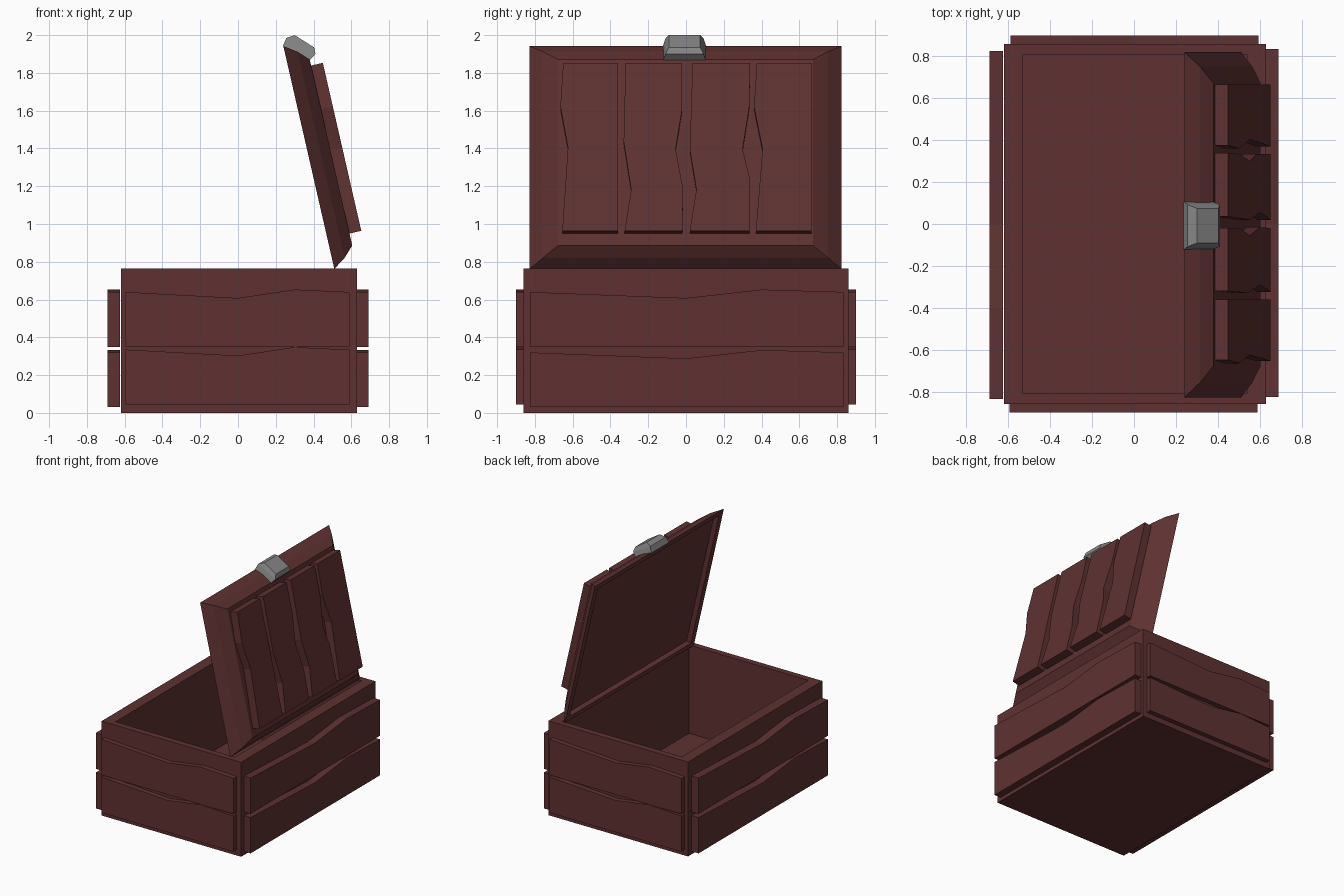
import bpy
import bmesh
from mathutils import Matrix, Vector

if "Cube" in bpy.data.objects:
    bpy.data.objects.remove(bpy.data.objects["Cube"], do_unlink=True)


def material(name, colour):
    m = bpy.data.materials.new(name)
    m.use_nodes = True
    m.diffuse_color = colour
    m.node_tree.nodes["Principled BSDF"].inputs["Base Color"].default_value = colour
    return m


wood = material("red brown wood", (0.115, 0.031, 0.031, 1))
metal = material("grey metal", (0.24, 0.24, 0.24, 1))


def frame(origin, e1, e2, e3):
    """Matrix whose columns are the three given axes."""
    m = Matrix((e1, e2, e3)).transposed().to_4x4()
    m.translation = Vector(origin)
    return m


def loft(name, rings, mat, matrix=Matrix()):
    """Join equal-sized rings of points with side faces and cap both ends."""
    bm = bmesh.new()
    loops = [[bm.verts.new(matrix @ Vector(p)) for p in ring] for ring in rings]
    for low, high in zip(loops, loops[1:]):
        for i in range(len(low)):
            j = (i + 1) % len(low)
            bm.faces.new((low[i], low[j], high[j], high[i]))
    bm.faces.new(loops[0][::-1])
    bm.faces.new(loops[-1])
    bmesh.ops.recalc_face_normals(bm, faces=bm.faces)
    mesh = bpy.data.meshes.new(name)
    bm.to_mesh(mesh)
    bm.free()
    mesh.materials.append(mat)
    ob = bpy.data.objects.new(name, mesh)
    bpy.context.collection.objects.link(ob)
    return ob


def rect(x0, x1, y0, y1, z):
    return [(x0, y0, z), (x1, y0, z), (x1, y1, z), (x0, y1, z)]


def plank(name, outline, near, far, matrix):
    rings = [[(a, b, d) for a, b in outline] for d in (near, far)]
    return loft(name, rings, wood, matrix)


# Open box: outer walls, rim and inner floor
loft("box", [rect(-0.62, 0.63, -0.86, 0.86, 0), rect(-0.62, 0.63, -0.86, 0.86, 0.765),
             rect(-0.53, 0.54, -0.81, 0.81, 0.765), rect(-0.53, 0.54, -0.81, 0.81, 0.05)], wood)

# Wavy-topped planks on all four walls, opposite walls turned half round
half_turn = Matrix.Rotation(3.14159265, 4, "Z")
side = frame((0, 0, 0), (0, 1, 0), (0, 0, 1), (1, 0, 0))
front = frame((0, 0, 0), (1, 0, 0), (0, 0, 1), (0, -1, 0))
walls = [("left", side, 0), ("right", half_turn @ side, 0),
         ("front", front, 1), ("back", half_turn @ front, 1)]
for wall, matrix, short in walls:
    a0, a1, bend = (-0.595, 0.59, 0.3) if short else (-0.825, 0.835, 0.4)
    near, far = (0.855, 0.9) if short else (0.625, 0.69)
    lift = 0.015 if short else 0
    for row, bottom, top in (("lower", 0.03 + lift, 0.32 + lift), ("upper", 0.35, 0.64)):
        outline = [(a0, bottom), (a1, bottom), (a1, top), (bend, top + 0.013),
                   (0, top - 0.032), (a0, top)]
        plank(f"{wall}_{row}_plank", outline, near, far, matrix)

# Tilted lid with a shallow recess underneath and sloping edges
lid = frame((0.51, 0, 0.762), (0, 1, 0), (-0.223, 0, 0.975), (0.975, 0, 0.223))


def lid_ring(dy, du, n):
    return rect(-0.828 + dy, 0.822 - dy, du, 1.21 - du, n)


loft("lid", [lid_ring(0.05, 0.04, 0.04), lid_ring(0.05, 0.04, 0), lid_ring(0, 0, 0),
             lid_ring(0.07, 0.045, 0.066), lid_ring(0.15, 0.1, 0.12)], wood, lid)

# Four uneven lid planks: left and right edges as (across, along), bottom to top
u0, u1 = 0.165, 1.077
edges = [
    ([(-0.655, u0), (-0.625, 0.62), (-0.665, 0.84), (-0.65, u1)],
     [(-0.36, u0), (-0.36, u1)]),
    ([(-0.325, u0), (-0.29, 0.39), (-0.33, 0.65), (-0.32, u1)],
     [(-0.02, u0), (-0.015, 0.39), (-0.055, 0.61), (-0.02, 0.83), (-0.02, u1)]),
    ([(0.02, u0), (0.055, 0.39), (0.02, 0.61), (0.035, u1)],
     [(0.335, u0), (0.335, 0.46), (0.3, 0.61), (0.335, 0.84), (0.34, u1)]),
    ([(0.37, u0), (0.405, 0.61), (0.36, 0.84), (0.375, u1)],
     [(0.665, u0), (0.665, u1)]),
]
for i, (left, right) in enumerate(edges):
    plank(f"lid_plank_{i + 1}", left[::-1] + right, 0.115, 0.184, lid)


# Metal clasp on the lid's upper edge
def clasp_ring(p, q, w):
    c = -0.008
    return [(p[0], c - w, p[1]), (q[0], c - w, q[1]), (q[0], c + w, q[1]), (p[0], c + w, p[1])]


loft("clasp", [clasp_ring((0.237, 1.94), (0.375, 1.863), 0.115),
               clasp_ring((0.256, 1.985), (0.41, 1.9), 0.1),
               clasp_ring((0.3, 2.0), (0.403, 1.935), 0.083)], metal)
